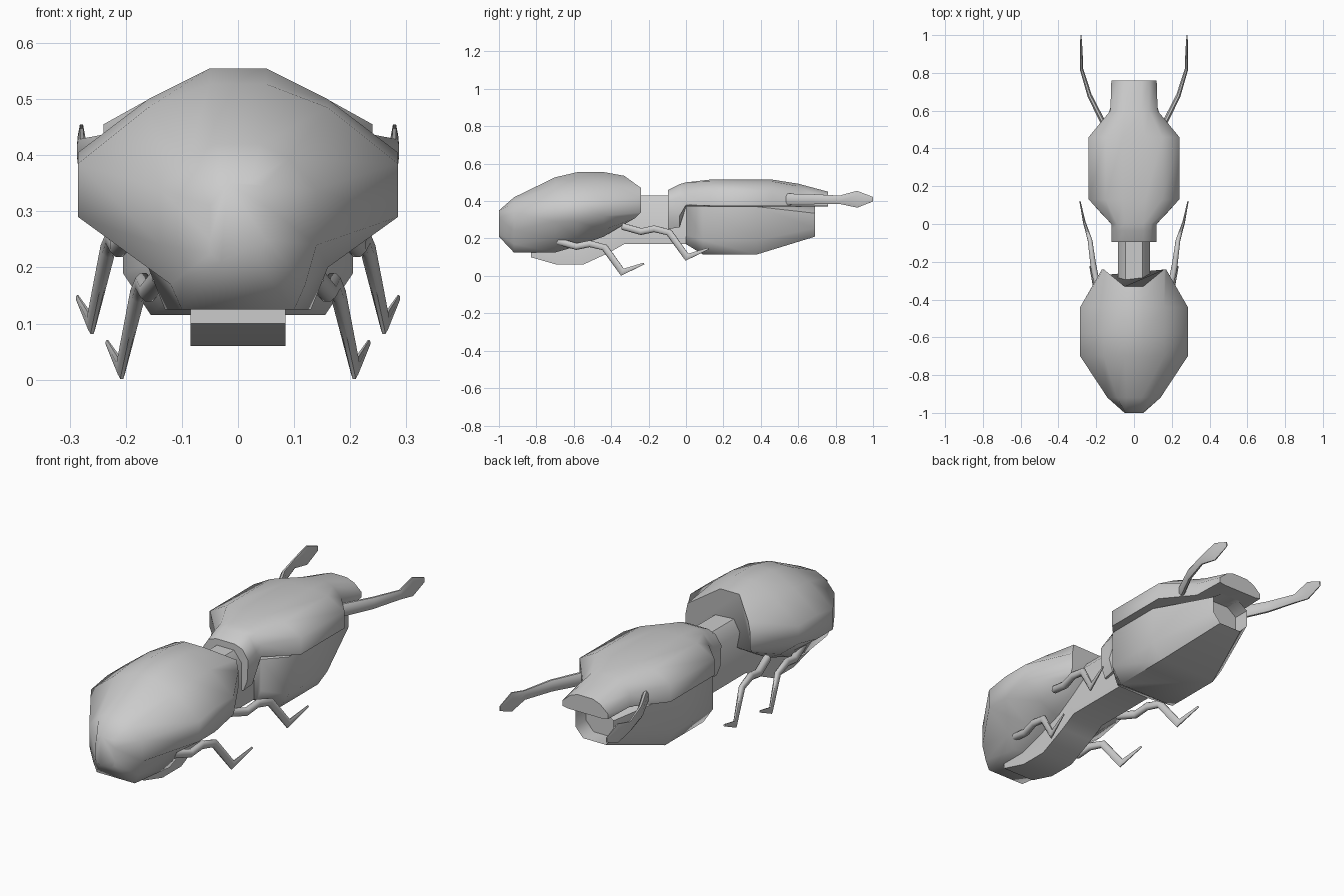
import bpy, bmesh, math
from mathutils import Vector


def finish(name, bm, angle=50, mirror=False):
    bmesh.ops.recalc_face_normals(bm, faces=bm.faces[:])
    me = bpy.data.meshes.new(name)
    bm.to_mesh(me)
    bm.free()
    me.shade_smooth()
    me.set_sharp_from_angle(angle=math.radians(angle))
    ob = bpy.data.objects.new(name, me)
    bpy.context.collection.objects.link(ob)
    if mirror:
        ob.modifiers.new("Mirror", 'MIRROR').use_axis[0] = True
    return ob


def loft(rings):
    bm = bmesh.new()
    rows = [[bm.verts.new(p) for p in r] for r in rings]
    n = len(rows[0])
    for a, b in zip(rows, rows[1:]):
        for i in range(n):
            j = (i + 1) % n
            bm.faces.new((a[i], a[j], b[j], b[i]))
    caps = [bm.faces.new(rows[0]), bm.faces.new(rows[-1])]
    return bm, caps


def symmetric(half):
    # complete a right-hand half section, top to bottom
    return half + [(-x, y, z) for x, y, z in reversed(half)]


def section(y, *xz):
    return symmetric([(x, y, z) for x, z in xz])


def limb(name, path):
    # six-sided tube; path points are x, y, z, half width, half height
    pts = [Vector(p[:3]) for p in path]
    rings = []
    for i, p in enumerate(path):
        t = pts[min(i + 1, len(pts) - 1)] - pts[max(i - 1, 0)]
        side = t.cross(Vector((0, 0, 1))).normalized()
        up = side.cross(t).normalized()
        rings.append([pts[i] + side * p[3] * c + up * p[4] * s for c, s in
                      ((1, .5), (0.4, 1), (-.4, 1), (-1, .5), (-1, -.5), (-.4, -1), (.4, -1), (1, -.5))])
    bm, _ = loft(rings)
    return finish(name, bm, 50, True)


# large front shell
bm, _ = loft([
    section(-1.0, (.02, .35), (.045, .345), (.05, .31), (.05, .25), (.05, .225), (.03, .21)),
    section(-.92, (.04, .42), (.09, .395), (.14, .34), (.14, .24), (.12, .17), (.10, .125)),
    section(-.70, (.05, .527), (.16, .485), (.285, .385), (.285, .29), (.16, .20), (.13, .125)),
    section(-.58, (.05, .555), (.16, .50), (.285, .405), (.285, .29), (.16, .20), (.12, .16)),
    section(-.44, (.05, .555), (.16, .50), (.285, .405), (.285, .32), (.19, .245), (.12, .21)),
    symmetric([(.05, -.33, .535), (.16, -.24, .47), (.17, -.24, .42),
               (.17, -.24, .34), (.16, -.27, .31), (.10, -.34, .27)]),
])
finish("front_shell", bm, 60)

# central body bar with belly bulge
bm, _ = loft([
    section(y, (.045, t), (.085, t - .05), (.085, b)) for y, t, b in (
        (-.83, .30, .10), (-.69, .36, .06), (-.55, .40, .06),
        (-.41, .43, .125), (-.33, .43, .17), (.07, .43, .17))
])
finish("central_body", bm, 50)

# upper rear shell with lobes hanging at its neck
bm, _ = loft([
    section(-.095, (.05, .46), (.09, .445), (.12, .40), (.115, .30), (.095, .25)),
    section(-.035, (.05, .49), (.09, .475), (.12, .42), (.12, .32), (.10, .26)),
    section(0, (.05, .50), (.09, .485), (.12, .44), (.12, .38), (.09, .37)),
    section(.13, (.06, .515), (.15, .505), (.24, .455), (.24, .375), (.20, .37)),
    section(.46, (.06, .515), (.15, .505), (.24, .455), (.24, .375), (.20, .37)),
    section(.60, (.04, .493), (.08, .48), (.125, .435), (.125, .375), (.10, .37)),
    section(.76, (.04, .45), (.08, .435), (.12, .40), (.12, .375), (.09, .37)),
])
finish("rear_shell", bm, 50)

# lower rear body with recessed opening
bm, caps = loft([
    section(0, (.06, .40), (.12, .37), (.12, .22), (.10, .17)),
    section(.09, (.10, .42), (.205, .37), (.205, .19), (.155, .115)),
    section(.38, (.10, .42), (.205, .37), (.205, .19), (.155, .115)),
    section(.69, (.05, .37), (.10, .335), (.10, .255), (.06, .21)),
])
end = caps[1]
bmesh.ops.inset_region(bm, faces=[end], thickness=.02)
bmesh.ops.translate(bm, verts=end.verts[:], vec=(0, -.08, 0))
finish("lower_rear_body", bm, 50)

# curved feelers
limb("feeler", [
    (.145, .50, .41, .014, .03), (.165, .54, .41, .014, .03), (.235, .68, .41, .012, .027),
    (.278, .82, .407, .009, .022), (.279, .915, .41, .007, .045), (.281, 1.0, .41, .003, .012)])

# two pairs of bent legs
for name, dx, dy, dz in (("rear_leg", 0, 0, 0), ("front_leg", -.053, -.345, -.08)):
    limb(name, [(x + dx, y + dy, z + dz, w, h) for x, y, z, w, h in (
        (.19, -.34, .265, .016, .018), (.212, -.24, .237, .016, .018),
        (.222, -.17, .252, .014, .018), (.232, -.09, .232, .012, .018),
        (.262, .005, .10, .007, .02), (.286, .12, .146, .003, .005))])
